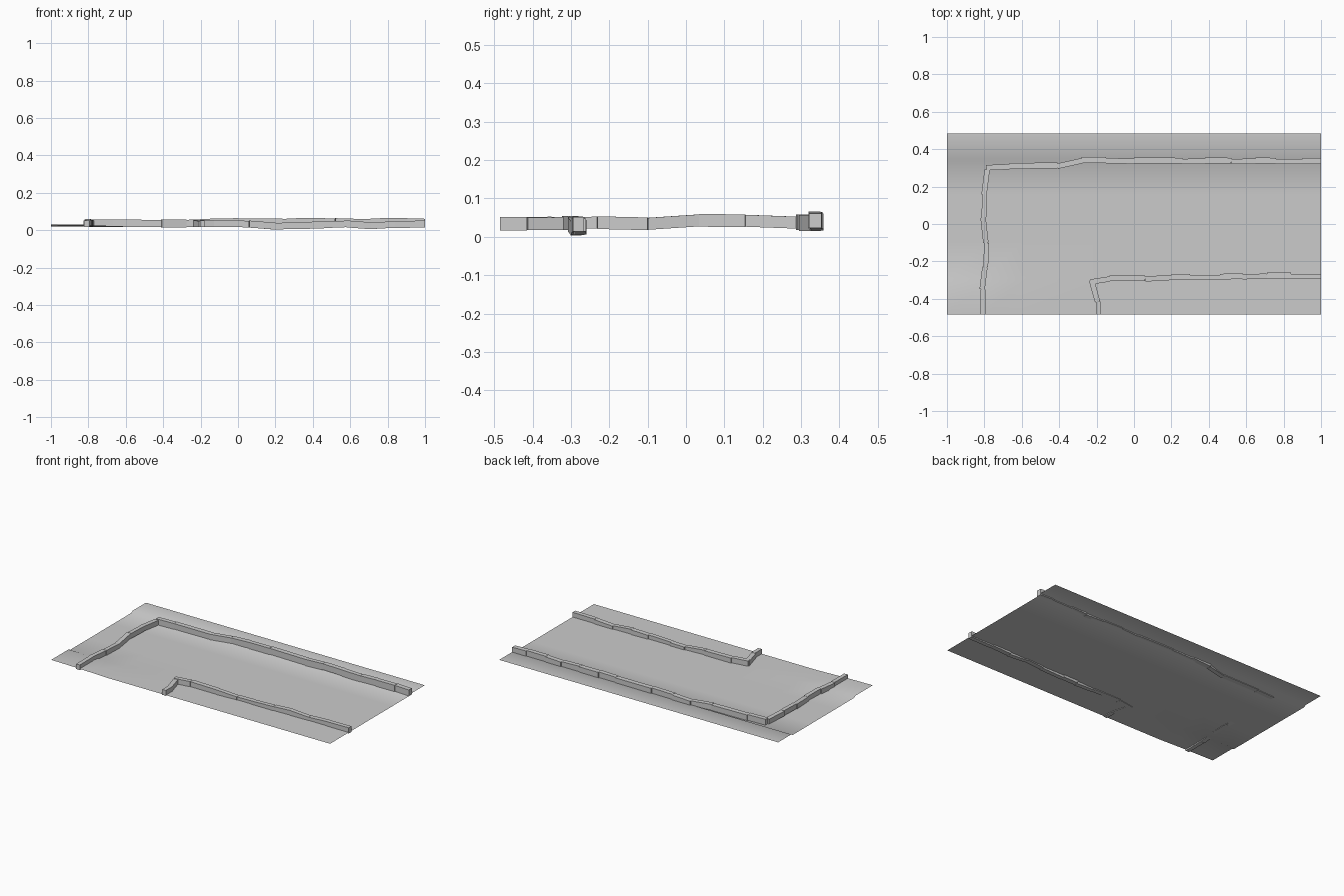
import bpy, bmesh
from mathutils import Vector

ROAD, WALK = 0.021, 0.03


def finish(bm, name, smooth=False):
    bmesh.ops.recalc_face_normals(bm, faces=bm.faces)
    me = bpy.data.meshes.new(name)
    bm.to_mesh(me)
    bm.free()
    for p in me.polygons:
        p.use_smooth = smooth
    ob = bpy.data.objects.new(name, me)
    bpy.context.collection.objects.link(ob)
    return ob


# Ground sheet: low road, raised strip at the back, raised front left corner
def ground():
    xs = [-1, -0.8, -0.6, -0.2, 0.2, 0.6, 1]
    ys = [-0.485, -0.31, -0.29, -0.1, 0.15, 0.335, 0.35, 0.485]
    bm = bmesh.new()
    rows = []
    for y in ys:
        row = []
        for x in xs:
            z = ROAD
            if y > 0.34:
                z = WALK
            elif y < -0.3:
                z += (WALK - ROAD) * max(0, min(1, (-0.6 - x) / 0.3))
            row.append(bm.verts.new((x, y, z)))
        rows.append(row)
    for a, b in zip(rows, rows[1:]):
        for i in range(len(xs) - 1):
            bm.faces.new((a[i], a[i + 1], b[i + 1], b[i]))
    for f in bm.faces:
        f.normal_update()
    return finish(bm, "ground_sheet", True)


# Row of slightly misaligned kerb stones, one box between each pair of points
def kerb(name, pts, width, height):
    bm = bmesh.new()
    for k, (p, q) in enumerate(zip(pts, pts[1:])):
        p, q = Vector(p), Vector(q)
        d = (q - p).normalized()
        side = Vector((-d.y, d.x, 0)).normalized()
        w = width * (1.06 if k % 2 else 0.96) / 2
        h = height * (0.97 if k % 2 else 1.03) / 2
        jog = side * (0.002 if k % 2 else -0.002)
        ring = []
        for c in (p + jog, q + jog):
            ring.append([bm.verts.new(c + side * sx * w + Vector((0, 0, sz * h)))
                         for sx, sz in ((-1, -1), (1, -1), (1, 1), (-1, 1))])
        a, b = ring
        bm.faces.new(a[::-1])
        bm.faces.new(b)
        for i in range(4):
            j = (i + 1) % 4
            bm.faces.new((a[i], a[j], b[j], b[i]))
    return finish(bm, name)


ground()
kerb("left_kerb", [(-0.81, -0.485, 0.035), (-0.81, -0.35, 0.036),
                   (-0.795, -0.23, 0.037), (-0.79, -0.1, 0.034),
                   (-0.805, 0.035, 0.043), (-0.80, 0.155, 0.042),
                   (-0.783, 0.29, 0.037)], 0.027, 0.032)
kerb("back_kerb", [(-0.79, 0.303, 0.038), (-0.665, 0.308, 0.038),
                   (-0.41, 0.311, 0.036), (-0.28, 0.34, 0.036),
                   (-0.15, 0.34, 0.042), (0.0, 0.338, 0.044),
                   (0.26, 0.336, 0.042), (0.38, 0.338, 0.046),
                   (0.52, 0.336, 0.044), (0.65, 0.337, 0.04),
                   (0.76, 0.336, 0.044), (0.9, 0.336, 0.045),
                   (1.0, 0.335, 0.042)], 0.03, 0.04)
kerb("front_side_kerb", [(-0.193, -0.485, 0.034), (-0.193, -0.415, 0.034),
                         (-0.225, -0.3, 0.035)], 0.027, 0.034)
kerb("front_kerb", [(-0.235, -0.308, 0.036), (-0.13, -0.292, 0.036),
                    (0.06, -0.292, 0.033), (0.2, -0.284, 0.022),
                    (0.3, -0.284, 0.024), (0.46, -0.284, 0.029),
                    (0.58, -0.28, 0.034), (0.71, -0.277, 0.024),
                    (0.84, -0.278, 0.031), (1.0, -0.278, 0.033)], 0.029, 0.036)
